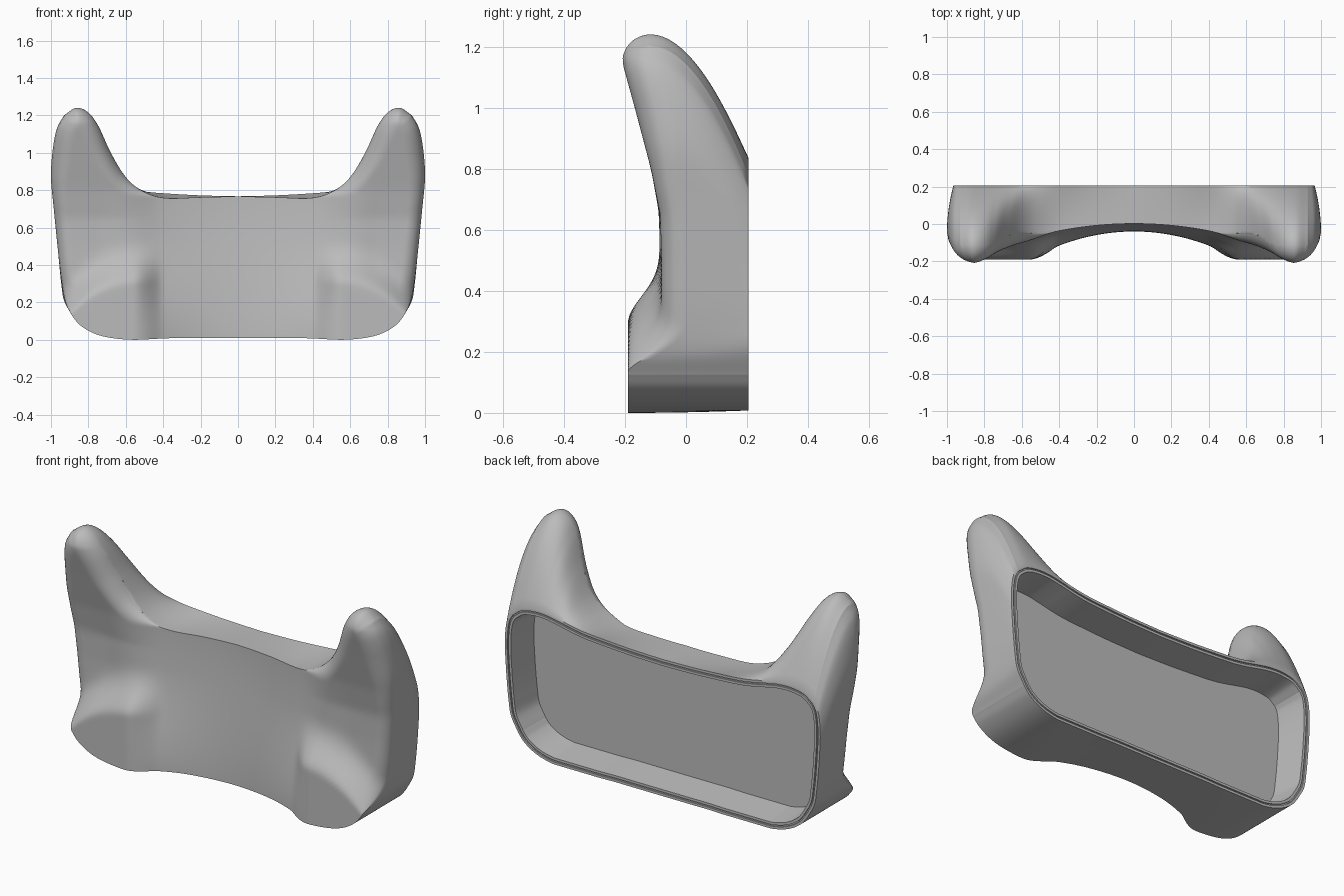
import bpy, bmesh, math
from mathutils import Vector
from mathutils.kdtree import KDTree

cube = bpy.data.objects.get("Cube")
if cube:
    bpy.data.objects.remove(cube, do_unlink=True)

COLS, ROWS, WALL = 64, 72, 16      # half columns, rows, side wall steps
BACK, FLOOR = 0.205, 0.03          # depth of the rear rim and of the recess floor


def smooth(a, b, v):
    v = min(1, max(0, (v - a) / (b - a)))
    return v * v * (3 - 2 * v)


def spline(pts, u):
    """Point at u (0..1) on a smooth curve through evenly weighted points."""
    pts = [Vector(p) for p in pts]
    last = len(pts) - 1
    i = min(int(u * last), last - 1)
    f = u * last - i
    b, c = pts[i], pts[i + 1]
    a = pts[i - 1] if i else b * 2 - c
    d = pts[i + 2] if i + 2 <= last else c * 2 - b
    return b + ((c - a) + ((a * 2 - b * 5 + c * 4 - d) + (b * 3 - a - c * 3 + d) * f) * f) * f / 2


# Half outlines (x, z): front face with horns, and the plain rear rim
bottom = [(0, .01), (.15, .01), (.3, .01), (.42, .006), (.54, 0), (.63, .004),
          (.72, .018), (.79, .043), (.85, .083), (.885, .125)]
side = [(.885, .125), (.922, .2), (.945, .32), (.965, .5), (.985, .7),
        (1, .87), (.99, 1.02), (.968, 1.13), (.93, 1.2)]
top = [(0, .767), (.2, .762), (.39, .758), (.51, .795), (.6, .87), (.68, 1),
       (.745, 1.14), (.8, 1.215), (.865, 1.24), (.93, 1.2)]
rim_side = [(.885, .125), (.93, .21), (.945, .3), (.955, .4), (.962, .5),
            (.966, .58), (.964, .66), (.953, .73), (.93, .775)]
rim_top = [(0, .767), (.2, .772), (.38, .782), (.48, .79), (.56, .803),
           (.63, .818), (.71, .832), (.79, .834), (.87, .818), (.93, .775)]
# Horn front (depth, height)
horn = [(-.08, 0), (-.08, .3), (-.08, .5), (-.085, .65), (-.115, .8),
        (-.168, 1), (-.212, 1.16), (-.22, 1.25)]


def horn_depth(z):
    for (y0, z0), (y1, z1) in zip(horn, horn[1:]):
        if z <= z1:
            return y0 + (y1 - y0) * (z - z0) / (z1 - z0)
    return horn[-1][0]


def patch(s, t, side_curve, top_curve):
    """Point in the outline: s runs from centre to side, t from bottom to top."""
    a, b = spline(bottom, s), spline(top_curve, s)
    bulge = spline(side_curve, t) - Vector(side_curve[0]).lerp(Vector(side_curve[-1]), t)
    return a.lerp(b, t) + bulge * s ** 3


def front_depth(x, z, edge):
    """Concave face, forward horns with rounded edges, and flat feet."""
    y = -.04 + .042 * smooth(0, .77, z) - (.47 - .23 * smooth(0, .55, z)) * x * x
    k = smooth(.4, .75, x)
    y = y * (1 - k) + horn_depth(z) * k
    r = smooth(.1, .3, z) * smooth(.42, .65, x) * (.075 + .03 * smooth(.7, 1, z))
    if edge < r:
        y += r * (1 - math.sqrt(max(0, 1 - (1 - edge / r) ** 2)))
    arch = .3 - .17 * (max(0, x - .48) / .41) ** 2.6
    u = min(1, max(0, (z - arch) / .28))
    foot = smooth(.4, .56, x) * (1 - u) ** 4 * (1 + 4 * u)
    return y * (1 - foot) - .19 * foot


us = [math.sin(abs(i) / COLS * math.pi / 2) * .4 + abs(i) / COLS * .6
      for i in range(-COLS, COLS + 1)]
ts = [(1 - math.cos(math.pi * j / ROWS)) / 2 for j in range(ROWS + 1)]
n = 2 * COLS

# Distance to the silhouette drives the edge rounding
samples = [spline(c, i / 400) for c in (side, top) for i in range(401)]
tree = KDTree(len(samples))
for i, p in enumerate(samples):
    tree.insert((p.x, 0, p.y), i)
tree.balance()

bm = bmesh.new()

# Front face
grid = []
for j, t in enumerate(ts):
    row = []
    for i, s in enumerate(us):
        p = patch(s, t, side, top)
        border = j == ROWS or i in (0, n)
        edge = 0 if border else tree.find((p.x, 0, p.y))[2]
        sign = -1 if i < COLS else 1
        row.append(bm.verts.new((sign * p.x, front_depth(p.x, p.y, edge), p.y)))
    grid.append(row)
for j in range(ROWS):
    for i in range(n):
        bm.faces.new((grid[j][i], grid[j][i + 1], grid[j + 1][i + 1], grid[j + 1][i]))

# Border loop, paired with the rear rim outline
loop = ([(0, i) for i in range(n)] + [(j, n) for j in range(ROWS)]
        + [(ROWS, i) for i in range(n, 0, -1)] + [(j, 0) for j in range(ROWS, 0, -1)])
front = [grid[j][i] for j, i in loop]
rim = []
for j, i in loop:
    p = patch(us[i], ts[j], rim_side, rim_top)
    rim.append(Vector((-p.x if i < COLS else p.x, BACK, max(p.y, .008))))


def bridge(ring, points):
    new = [bm.verts.new(p) for p in points]
    for k in range(len(new)):
        bm.faces.new((ring[k - 1], ring[k], new[k], new[k - 1]))
    return new


# Side walls, sweeping the horns down to the rim
ring = front
for step in range(1, WALL + 1):
    w = step / WALL
    pts = []
    for v, b in zip(front, rim):
        p = v.co.lerp(b, w ** 1.9)
        p.y = v.co.y + (BACK - v.co.y) * w
        pts.append(p)
    ring = bridge(ring, pts)


def inset(amount, depth):
    pts = []
    for k, p in enumerate(rim):
        d = (rim[(k + 1) % len(rim)] - rim[k - 1]).normalized()
        pts.append(Vector((p.x - d.z * amount, depth, p.z + d.x * amount)))
    return pts


# Rear rim with a fine groove, then the recess and its floor
for amount, depth in ((.014, BACK), (.015, BACK - .006), (.021, BACK - .006),
                      (.022, BACK), (.036, BACK), (.055, FLOOR)):
    ring = bridge(ring, inset(amount, depth))
bm.faces.new(ring)

bmesh.ops.recalc_face_normals(bm, faces=bm.faces)
mesh = bpy.data.meshes.new("horned_shell")
bm.to_mesh(mesh)
bm.free()
shell = bpy.data.objects.new("horned_shell", mesh)
bpy.context.collection.objects.link(shell)

grey = bpy.data.materials.new("plain_grey")
grey.use_nodes = True
colour = (.5, .5, .5, 1)
grey.diffuse_color = colour
grey.node_tree.nodes["Principled BSDF"].inputs["Base Color"].default_value = colour
mesh.materials.append(grey)

bpy.context.view_layer.objects.active = shell
shell.select_set(True)
bpy.ops.object.shade_smooth_by_angle(angle=math.radians(45))
